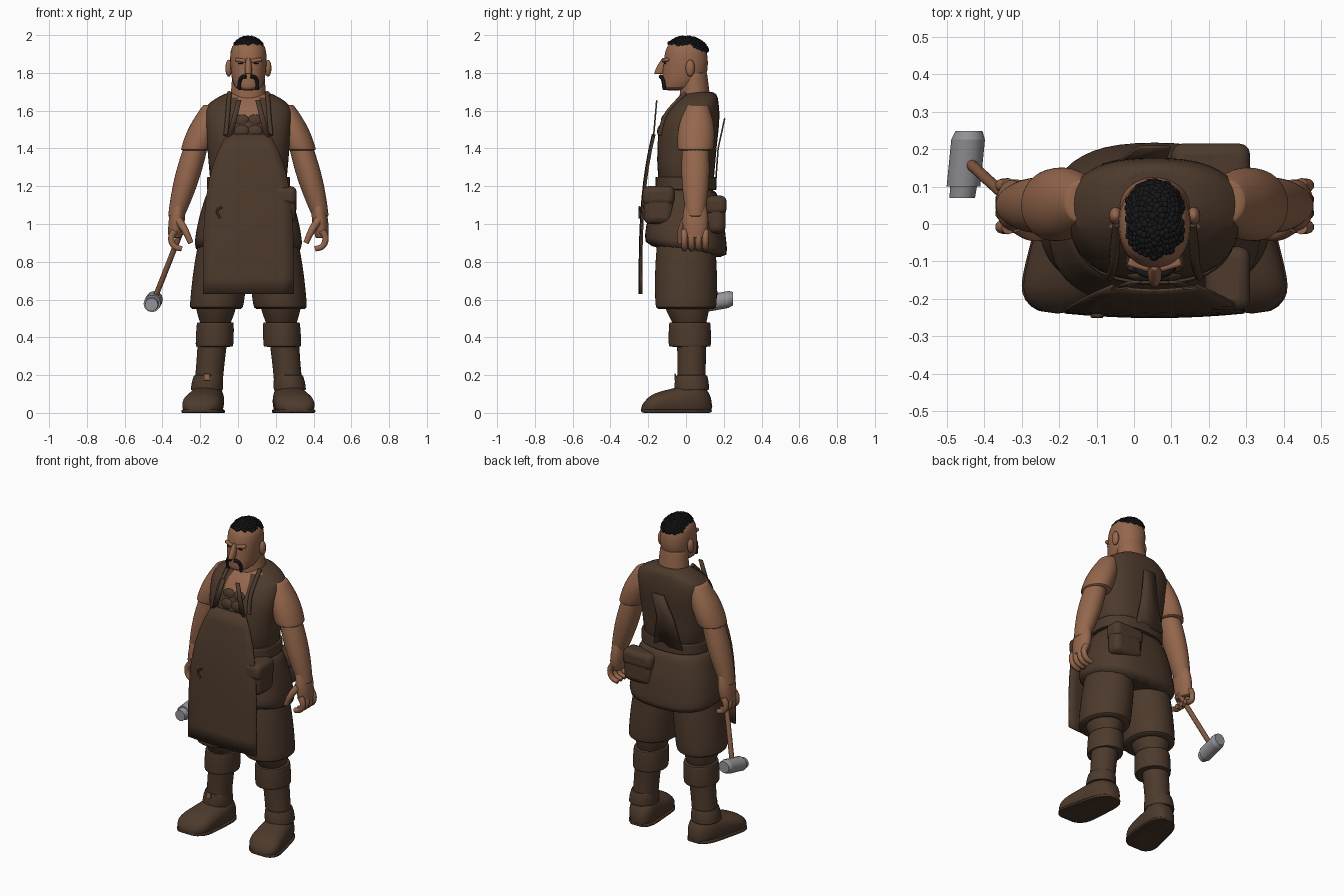
import bpy, bmesh, math, random
from mathutils import Vector

random.seed(4)
if "Cube" in bpy.data.objects:
    bpy.data.objects.remove(bpy.data.objects["Cube"], do_unlink=True)
CENTRE = Vector((.055, 0, 0))     # the hammer pushes the body a little off centre
made = []


def material(name, red, green, blue):
    mat = bpy.data.materials.new(name)
    mat.use_nodes = True
    colour = (red, green, blue, 1)
    mat.diffuse_color = colour
    mat.node_tree.nodes["Principled BSDF"].inputs["Base Color"].default_value = colour
    return mat


LEATHER = material("brown leather", .074, .042, .025)
SKIN = material("tanned skin", .3, .135, .073)
HAIR = material("black hair", .008, .008, .009)
STEEL = material("grey steel", .3, .3, .32)
WOOD = material("handle wood", .22, .095, .05)
SOLE = material("dark sole", .06, .034, .02)


def add(name, mesh, mat):
    obj = bpy.data.objects.new(name, mesh)
    bpy.context.scene.collection.objects.link(obj)
    mesh.materials.append(mat)
    obj.location = CENTRE
    made.append(obj)
    return obj


def from_bmesh(name, bm, mat):
    bmesh.ops.recalc_face_normals(bm, faces=bm.faces)
    mesh = bpy.data.meshes.new(name)
    bm.to_mesh(mesh)
    bm.free()
    return add(name, mesh, mat)


def loft(name, rings, mat, axis="z", power=2, sides=24, smooth=True, side=1):
    """Skin rings (centre, half width, half depth) stacked along an axis."""
    bm = bmesh.new()
    loops = []
    for centre, width, depth in rings:
        loop = []
        for i in range(sides):
            angle = math.tau * i / sides
            c, s = math.cos(angle), math.sin(angle)
            u = width * math.copysign(abs(c) ** (2 / power), c)
            v = depth * math.copysign(abs(s) ** (2 / power), s)
            p = Vector(centre) + (Vector((u, v, 0)) if axis == "z" else Vector((u, 0, v)))
            loop.append(bm.verts.new((side * p.x, p.y, max(0, p.z))))
        loops.append(loop)
    for low, high in zip(loops, loops[1:]):
        for i in range(sides):
            j = (i + 1) % sides
            bm.faces.new((low[i], low[j], high[j], high[i]))
    bm.faces.new(loops[0])
    bm.faces.new(loops[-1])
    obj = from_bmesh(name, bm, mat)
    if smooth:
        obj.modifiers.new("smooth", "SUBSURF").levels = 1
    return obj


def limb(name, start, end, r_start, r_end, mat, swell=0, depth=1, **options):
    """Tapered limb between two joints, swelling in the middle, with firm ends."""
    rings, steps = [], 8
    for i in range(-1, steps + 2):
        t = min(max(i / steps, 0), 1)
        r = r_start + (r_end - r_start) * t + swell * math.sin(math.pi * t)
        if i < 0 or i > steps:
            r *= .88
        rings.append((Vector(start).lerp(Vector(end), t), r, r * depth))
    return loft(name, rings, mat, **options)


def trunk(name, levels, mat, power):
    """Upright body from levels (height, half width, half depth, y)."""
    return loft(name, [((0, y, z), width, depth) for z, width, depth, y in levels], mat, power=power)


def tube(name, points, radius, mat, side=1, tip=1):
    """Round tube along a smooth path, narrowing to its tip."""
    curve = bpy.data.curves.new(name, "CURVE")
    curve.dimensions, curve.bevel_depth, curve.bevel_resolution = "3D", radius, 3
    curve.resolution_u, curve.use_fill_caps = 5, True
    spline = curve.splines.new("BEZIER")
    spline.bezier_points.add(len(points) - 1)
    for i, (knot, (x, y, z)) in enumerate(zip(spline.bezier_points, points)):
        knot.co = (side * x, y, z)
        knot.handle_left_type = knot.handle_right_type = "AUTO"
        knot.radius = 1 + (tip - 1) * i / (len(points) - 1)
    helper = bpy.data.objects.new(name, curve)
    mesh = bpy.data.meshes.new_from_object(helper)
    bpy.data.objects.remove(helper)
    mesh.materials.clear()
    return add(name, mesh, mat)


def box(name, location, size, mat, bevel):
    bm = bmesh.new()
    bmesh.ops.create_cube(bm, size=1)
    bmesh.ops.scale(bm, vec=size, verts=bm.verts)
    obj = from_bmesh(name, bm, mat)
    obj.location += Vector(location)
    rounding = obj.modifiers.new("rounding", "BEVEL")
    rounding.width, rounding.segments = bevel, 3
    return obj


def ball(name, location, size, mat):
    bm = bmesh.new()
    bmesh.ops.create_uvsphere(bm, u_segments=16, v_segments=10, radius=1)
    bmesh.ops.scale(bm, vec=size, verts=bm.verts)
    from_bmesh(name, bm, mat).location += Vector(location)


def sheet(name, rows, mat, bow=0, columns=8):
    """Cloth from rows (centre, half width), bowed back at its edges."""
    bm = bmesh.new()
    spread = [2 * i / columns - 1 for i in range(columns + 1)]
    grid = [[bm.verts.new(Vector(centre) + Vector((half * k, bow * k * k, 0))) for k in spread]
            for centre, half in rows]
    for low, high in zip(grid, grid[1:]):
        for i in range(columns):
            bm.faces.new((low[i], low[i + 1], high[i + 1], high[i]))
    cloth = from_bmesh(name, bm, mat).modifiers.new("thickness", "SOLIDIFY")
    cloth.thickness, cloth.offset = .008, 0


def foot_rings(grow, sole_height=None):
    """Foot from heel to toe: wider, lower and turned outward towards the toe."""
    rings, steps = [], 10
    for i in range(steps + 1):
        t = i / steps
        ends = 1 - .6 * abs(2 * t - 1) ** 6
        height = sole_height or (.18 - .09 * t) * ends
        centre = (.2 + .06 * t, .14 - .38 * t, height * .4)
        rings.append((centre, (.08 + .035 * t) * ends + grow, height * .6))
    return rings


# Torso and vest, with bare skin in a V below the neck
vest = trunk("vest", [(1.12, .21, .15, 0), (1.35, .21, .155, 0), (1.48, .23, .163, .01), (1.57, .235, .15, .03),
                      (1.63, .23, .125, .05), (1.67, .165, .1, .07), (1.705, .1, .075, .08)], LEATHER, 2.5)
vest.data.materials.append(SKIN)
for face in vest.data.polygons:
    if face.center.z > 1.59 and face.center.y < .05 and abs(face.center.x) < .09:
        face.material_index = 1

# Belt, flared skirt with a hem that dips at the back, and pouches
limb("belt", (0, 0, 1.25), (0, 0, 1.18), .222, .222, LEATHER, depth=.74, power=2.4)
flare = [math.sin(math.pi * i / 12) for i in range(7)]
skirt = loft("skirt", [((0, 0, 1.2 - .06 * i), .21 + .08 * f, .155 + .067 * f) for i, f in enumerate(flare)],
             LEATHER, power=2.6)
for vert in skirt.data.vertices:
    if vert.co.z < 1:
        vert.co.z -= .16 * vert.co.y
for name, x, y, z, width, depth in (("back_pouch", .15, .16, 1.04, .2, .1), ("hip_pouch", .195, -.145, 1.09, .11, .16)):
    box(name, (x, y, z), (width, depth, .18), LEATHER, .035)
    box(name + "_lid", (x, y, z + .06), (width + .01, depth + .01, .1), LEATHER, .03)

# Apron narrowing and leaning in towards the chest, with its loop and back panel
rise = [i / 10 for i in range(11)]
sheet("apron", [((0, -.247 + .07 * t ** 3, .63 + .845 * t), .24 - .125 * t ** 4) for t in rise], LEATHER, bow=.012)
tube("apron_loop", [(-.15, -.245, 1.03), (-.165, -.245, 1.07), (-.14, -.245, 1.09)], .006, SOLE)
sheet("back_panel", [((-.04, .157, 1.22), .1), ((-.03, .17, 1.4), .06), ((0, .205, 1.56), .042)], LEATHER, columns=2)

SHOULDER, SLEEVE, ELBOW, WRIST = (.19, .06, 1.63), (.278, .05, 1.39), (.27, .05, 1.44), (.382, .05, 1.04)
HIP, HEM, KNEE, ANKLE = (.12, 0, 1), (.17, 0, .55), (.175, .02, .46), (.22, .03, .06)

for side in (-1, 1):
    # Vest opening, laced shirt and front strap
    tube("vest_lapel", [(.1, 0, 1.695), (.105, -.055, 1.64), (.11, -.11, 1.57), (.12, -.14, 1.47)],
         .012, LEATHER, side)
    sheet("front_strap", [((side * .1, -.172, 1.46), .016), ((side * .05, -.155, 1.655), .013)], LEATHER, columns=2)
    for row in range(2):
        ball("laced_shirt_fold", (side * .035, -.133 + .02 * row, 1.49 + .055 * row), (.042, .02, .035), LEATHER)

    # Breeches, cuffed boots and feet
    limb("breeches_leg", HIP, HEM, .125, .143, LEATHER, .01, 1.14, side=side)
    limb("breeches_knee", (.17, 0, .6), KNEE, .115, .075, LEATHER, .005, 1.1, side=side)
    limb("boot_cuff", (.175, .02, .48), (.18, .02, .35), .098, .1, LEATHER, .002, 1.12, side=side)
    limb("boot_shaft", (.188, .03, .4), ANKLE, .08, .078, LEATHER, -.004, side=side)
    limb("ankle_band", (.213, .03, .2), (.22, .03, .12), .076, .086, LEATHER, .003, 1.08, side=side)
    loft("boot_foot", foot_rings(0), LEATHER, "y", 2.4, side=side)
    loft("boot_sole", foot_rings(.004, .02), SOLE, "y", 5, side=side)

    # Arms, hands, fingers and thumb
    limb("short_sleeve", SHOULDER, SLEEVE, .05, .082, SKIN, .016, 1.16, side=side)
    limb("forearm", ELBOW, WRIST, .062, .044, SKIN, .014, 1.1, side=side)
    limb("palm", (.37, .05, 1.1), (.39, .05, .925), .036, .034, SKIN, .008, 1.6, side=side)
    for finger in range(4):
        y = .037 * finger - .008
        tube("finger", [(.39, y, .965), (.408, y, .925), (.392, y, .882), (.352, y, .868)], .0195, SKIN, side, .75)
    tube("thumb", [(.37, 0, 1.02), (.335, -.025, .965), (.305, -.03, .9)], .023, SKIN, side, .65)

    # Ears, brows, eyes and drooping moustache
    ball("ear", (side * .104, .022, 1.825), (.018, .024, .045), SKIN)
    brow = box("brow_ridge", (side * .042, -.108, 1.867), (.06, .025, .02), SKIN, .008)
    brow.rotation_euler = (0, side * -.15, side * .3)
    ball("eye", (side * .04, -.112, 1.85), (.015, .006, .004), HAIR)
    tube("moustache_half", [(.012, -.134, 1.78), (.032, -.13, 1.778), (.046, -.12, 1.755), (.047, -.114, 1.71)],
         .011, HAIR, side, .8)

# Skin showing at the right ankle
box("ankle_patch", (-.22, -.058, .19), (.03, .008, .035), SKIN, .002)

# Neck, head and nose
limb("neck", (0, .05, 1.62), (0, .04, 1.8), .1, .085, SKIN, depth=.85)
trunk("head", [(1.706, .04, .05, -.07), (1.72, .075, .09, -.04), (1.77, .09, .12, -.01), (1.85, .098, .12, 0),
               (1.92, .098, .112, 0), (1.96, .077, .09, 0), (1.985, .025, .035, 0)], SKIN, 2.2)
limb("nose", (0, -.14, 1.795), (0, -.108, 1.88), .019, .01, SKIN, .004, 1.6, sides=12)

# Curly crop of hair over the crown
bm = bmesh.new()
curls = 380
for i in range(curls):
    lift = 1 - i / curls
    reach, turn = math.sqrt(1 - lift * lift), 2.4 * i
    spot = Vector((.086 * reach * math.cos(turn), .115 * reach * math.sin(turn), 1.896 + .09 * lift))
    if spot.z > 1.938 - .2 * spot.y and abs(spot.x) < .07:
        curl = bmesh.ops.create_icosphere(bm, subdivisions=2, radius=random.uniform(.01, .014))["verts"]
        bmesh.ops.translate(bm, vec=spot, verts=curl)
from_bmesh("curly_hair", bm, HAIR)

# Hammer held in the right hand
tube("hammer_handle", [(-.36, .04, .95), (-.5, .168, .595)], .015, WOOD)
for name, start, end, r_start, r_end in (("hammer_head", .1, .225, .045, .045), ("hammer_peen", .225, .248, .045, .036),
                                         ("hammer_face", .07, .1, .034, .036)):
    limb(name, (-.52 + .1 * start, start, .56 + .18 * start), (-.52 + .1 * end, end, .56 + .18 * end),
         r_start, r_end, STEEL, axis="y", sides=12, smooth=False)

# Smooth shading with crisp edges
bpy.ops.object.select_all(action="DESELECT")
for obj in made:
    obj.select_set(True)
bpy.context.view_layer.objects.active = made[0]
bpy.ops.object.shade_smooth_by_angle(angle=math.radians(40))
